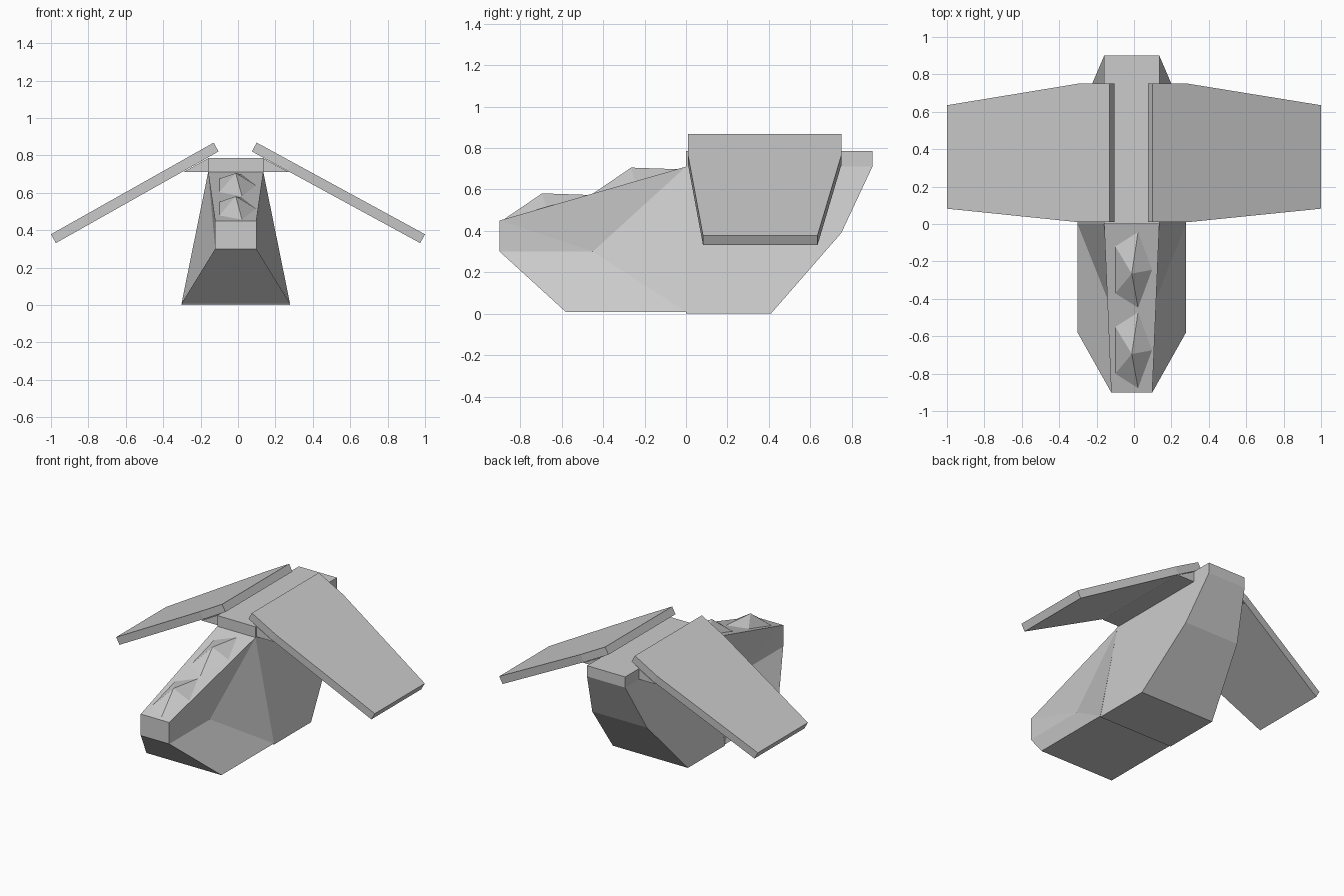
import bpy
import bmesh
from math import cos, sin, tau

if "Cube" in bpy.data.objects:
    bpy.data.objects.remove(bpy.data.objects["Cube"])

CX = -0.012  # the hull's own centreline


def mesh_object(name, verts, faces):
    mesh = bpy.data.meshes.new(name)
    bm = bmesh.new()
    vs = [bm.verts.new(v) for v in verts]
    for f in faces:
        bm.faces.new([vs[i] for i in f])
    bmesh.ops.recalc_face_normals(bm, faces=bm.faces)
    bm.to_mesh(mesh)
    bm.free()
    obj = bpy.data.objects.new(name, mesh)
    bpy.context.collection.objects.link(obj)
    return obj


def bridge(name, side_a, side_b):
    """Solid between two matching outlines."""
    n = len(side_a)
    faces = [list(range(n)), list(range(n, 2 * n))]
    faces += [(i, (i + 1) % n, n + (i + 1) % n, n + i) for i in range(n)]
    return mesh_object(name, side_a + side_b, faces)


# Nose section: half width, y, z of one side, mirrored about the centreline
nose = [(0.11, -0.9, 0.45), (0.11, -0.9, 0.30), (0.29, -0.58, 0.008),
        (0.29, 0.0, 0.008), (0.1475, 0.0, 0.71), (0.11, -0.45, 0.30)]
verts = [(CX + s * w, y, z) for s in (-1, 1) for w, y, z in nose]
faces = [(i, (i + 1) % 5, 6 + (i + 1) % 5, 6 + i) for i in range(5)]
for o in (0, 6):
    faces += [(o, o + 1, o + 5), (o, o + 5, o + 4),
              (o + 5, o + 3, o + 4), (o + 1, o + 2, o + 3, o + 5)]
mesh_object("nose_hull", verts, faces)

# Rear hull: side profile whose width narrows with height
profile = [(0, 0), (0.41, 0), (0.75, 0.39), (0.9, 0.71), (0, 0.71)]
sides = [[(CX + s * (0.29 - 0.1425 * z / 0.71), y, z) for y, z in profile]
         for s in (-1, 1)]
bridge("rear_hull", *sides)

# Roof spine and the wing mount under the wing roots
spine = [(-0.16, 0.71), (0.135, 0.71), (0.135, 0.785), (-0.16, 0.785)]
bridge("roof_spine", [(x, 0, z) for x, z in spine], [(x, 0.9, z) for x, z in spine])
mount = [(-0.29, 0.712), (0.27, 0.712), (0.135, 0.784), (-0.16, 0.784)]
bridge("wing_mount", [(x, 0.01, z) for x, z in mount], [(x, 0.75, z) for x, z in mount])

# Drooping wings: tapered plan on a sloping plane
for name, s, root, kink, tip in (("left_wing", -1, 0.13, 0.30, 1.0),
                                 ("right_wing", 1, 0.10, 0.29, 1.0)):
    plan = [(root, 0.01), (kink, 0.01), (tip, 0.082),
            (tip, 0.635), (kink, 0.75), (root, 0.75)]
    top = [(s * x, y, 0.868 - 0.49 * (x - root) / (tip - root)) for x, y in plan]
    bottom = [(x - s * 0.026, y, z - 0.047) for x, y, z in top]
    bridge(name, top, bottom)

# Five-sided bumps on the sloping nose deck
for k, cy in enumerate((-0.675, -0.245)):
    def deck(y):
        return 0.71 + 0.289 * y
    ring = [(CX + 0.11 * cos(i * tau / 5), cy + 0.216 * sin(i * tau / 5)) for i in range(5)]
    verts = [(x, y, deck(y) - 0.001) for x, y in ring] + [(CX, cy - 0.02, deck(cy) + 0.066)]
    mesh_object(f"deck_bump_{k + 1}", verts,
                [(i, (i + 1) % 5, 5) for i in range(5)] + [(0, 1, 2, 3, 4)])
